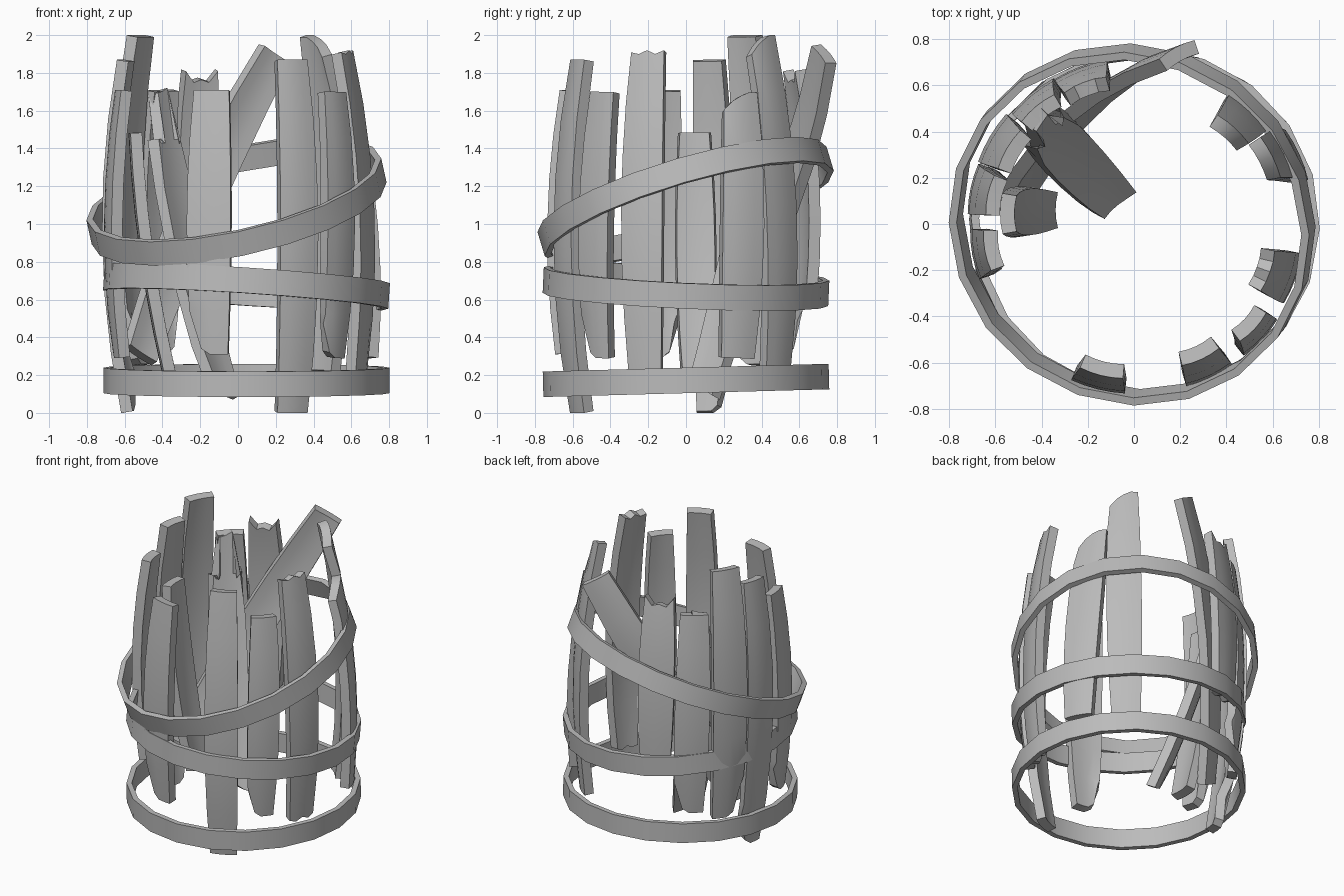
import bpy, bmesh, math
from mathutils import Vector

cube = bpy.data.objects.get("Cube")
if cube:
    bpy.data.objects.remove(cube)

grey = bpy.data.materials.new("plain grey")
grey.use_nodes = True
GREY = (0.5, 0.5, 0.5, 1)
grey.diffuse_color = GREY
grey.node_tree.nodes["Principled BSDF"].inputs["Base Color"].default_value = GREY


def finish(name, bm, angle, thickness):
    """Turn a sheet into a solid, smooth-shaded object."""
    mesh = bpy.data.meshes.new(name)
    bm.normal_update()
    bm.to_mesh(mesh)
    bm.free()
    obj = bpy.data.objects.new(name, mesh)
    bpy.context.collection.objects.link(obj)
    mesh.materials.append(grey)
    solid = obj.modifiers.new("thickness", "SOLIDIFY")
    solid.thickness = thickness
    solid.offset = -1
    bpy.ops.object.select_all(action="DESELECT")
    bpy.context.view_layer.objects.active = obj
    obj.select_set(True)
    bpy.ops.object.modifier_apply(modifier=solid.name)
    bpy.ops.object.shade_smooth_by_angle(angle=math.radians(angle))
    return obj


def plank(name, spine, outward, width, top_cut, low_cut, rows=7):
    """Curved board along spine(t); the cuts shift the end points of its columns."""
    bm = bmesh.new()
    axis = (spine(1) - spine(0)).normalized()
    out = (outward - axis * outward.dot(axis)).normalized()
    side = axis.cross(out)
    cols = len(top_cut)
    grid = []
    for r in range(rows):
        t = r / (rows - 1)
        half = width / 2 * (0.8 + 0.8 * t * (1 - t))
        row = []
        for c in range(cols):
            u = 2 * c / (cols - 1) - 1
            p = spine(t) - side * u * half - out * 0.011 * u * u
            if r == rows - 1:
                p += axis * top_cut[c]
            if r == 0:
                p += axis * low_cut[c]
            row.append(bm.verts.new(p))
        grid.append(row)
    for r in range(rows - 1):
        for c in range(cols - 1):
            bm.faces.new((grid[r][c], grid[r + 1][c], grid[r + 1][c + 1], grid[r][c + 1]))
    # the outer side must face away from the barrel
    bm.normal_update()
    if sum((f.normal for f in bm.faces), Vector()).dot(out) < 0:
        bmesh.ops.reverse_faces(bm, faces=bm.faces[:])
    return finish(name, bm, 35, 0.062)


def standing_stave(name, top_angle, low_angle, low, top, width, top_cut, low_cut,
                   top_out=0.0, low_out=0.0):
    """Upright stave following the bulge of the barrel, its ends pushed outwards."""
    def spine(t):
        z = low + (top - low) * t
        a = math.radians(low_angle + (top_angle - low_angle) * t)
        r = 0.72 - 0.1 * (z - 0.85) ** 2 + low_out * (1 - t) + top_out * t
        return Vector((0.02 + r * math.cos(a), r * math.sin(a), z))
    a = math.radians((top_angle + low_angle) / 2)
    plank(name, spine, Vector((math.cos(a), math.sin(a), 0)), width, top_cut, low_cut)


def fallen_stave(name, low, top, outward, width, bow, top_cut, low_cut):
    """Loose stave leaning inside the hoops."""
    low, top, outward = Vector(low), Vector(top), Vector(outward)
    def spine(t):
        return low.lerp(top, t) + outward.normalized() * bow * 4 * t * (1 - t)
    plank(name, spine, outward, width, top_cut, low_cut)


def hoop(name, centre, slope_x, slope_y, radius, height=0.135, sides=20):
    bm = bmesh.new()
    bmesh.ops.create_cone(bm, segments=sides, radius1=radius, radius2=radius,
                          depth=height, cap_ends=False)
    obj = finish(name, bm, 35, 0.035)
    obj.location = centre
    obj.rotation_euler = Vector((-slope_x, -slope_y, 1)).to_track_quat("Z", "Y").to_euler()


# Metal hoops
hoop("bottom_hoop", (0.045, 0, 0.172), 0.0, 0.027, 0.757)
hoop("middle_hoop", (0.045, 0, 0.668), -0.066, -0.045, 0.757)
hoop("top_hoop", (-0.008, -0.002, 1.12), 0.22, 0.30, 0.798)

# End cuts
FLAT = (0, 0, 0, 0, 0)
NOTCH = (0, -0.06, -0.045, -0.06, 0)
SLANT = (0, 0, -0.02, -0.05, -0.1)
BACK_SLANT = (0.1, 0.08, 0.05, 0.02, 0)
CORNER = (0, 0, 0, 0.03, 0.18)
BACK_CORNER = CORNER[::-1]
SMALL_NOTCH = (0, -0.02, 0, -0.02, -0.01)
SHOULDERS = (-0.3, -0.03, -0.02, 0, -0.3)

# Upright staves: top angle, low angle, low z, top z, width, cuts, end offsets
standing_stave("front_stave", -104, -104, 0.31, 1.71, 0.24, FLAT, CORNER, 0.03, 0.01)
standing_stave("front_left_stave", -65, -65, 0.0, 1.87, 0.22, FLAT, FLAT, 0.03)
standing_stave("left_front_stave", -42, -44, 0.29, 1.70, 0.21, FLAT, CORNER, 0.03)
standing_stave("left_stave", -20, -19, 0.23, 1.92, 0.23, SMALL_NOTCH, SMALL_NOTCH)
standing_stave("left_back_stave", 27, 22, 0.29, 1.70, 0.24, SLANT, FLAT, 0.0, 0.06)
standing_stave("back_left_stave", 45, 47, 0.22, 2.0, 0.23, SLANT, FLAT)
standing_stave("back_stave", 111, 110, 0.62, 1.82, 0.24, NOTCH, SMALL_NOTCH, 0.03)
standing_stave("back_right_stave", 131, 128, 0.31, 1.71, 0.23, FLAT, CORNER, 0.03)
standing_stave("right_back_stave", 150, 149, 0.25, 2.0, 0.24, FLAT, BACK_CORNER, 0.07)
standing_stave("right_stave", 169, 167, 0.0, 1.87, 0.22, FLAT, CORNER, 0.05)
standing_stave("right_front_stave", 190, 191, 0.29, 1.71, 0.22, FLAT, CORNER, 0.03)

# Loose staves leaning inside
fallen_stave("leaning_stave", (-0.54, 0.14, 0.3), (0.18, 0.765, 1.9),
             (-0.47, 0.88, 0), 0.25, 0.1, FLAT, FLAT)
fallen_stave("slipped_stave", (-0.1, 0.11, 0.07), (-0.45, 0.48, 1.71),
             (-1, 0.85, 0), 0.25, 0.05, SHOULDERS, BACK_SLANT)
fallen_stave("inner_stave", (-0.4, 0.06, 0.2), (-0.58, 0.045, 1.48),
             (-1, 0, 0), 0.22, 0.03, FLAT, FLAT)
